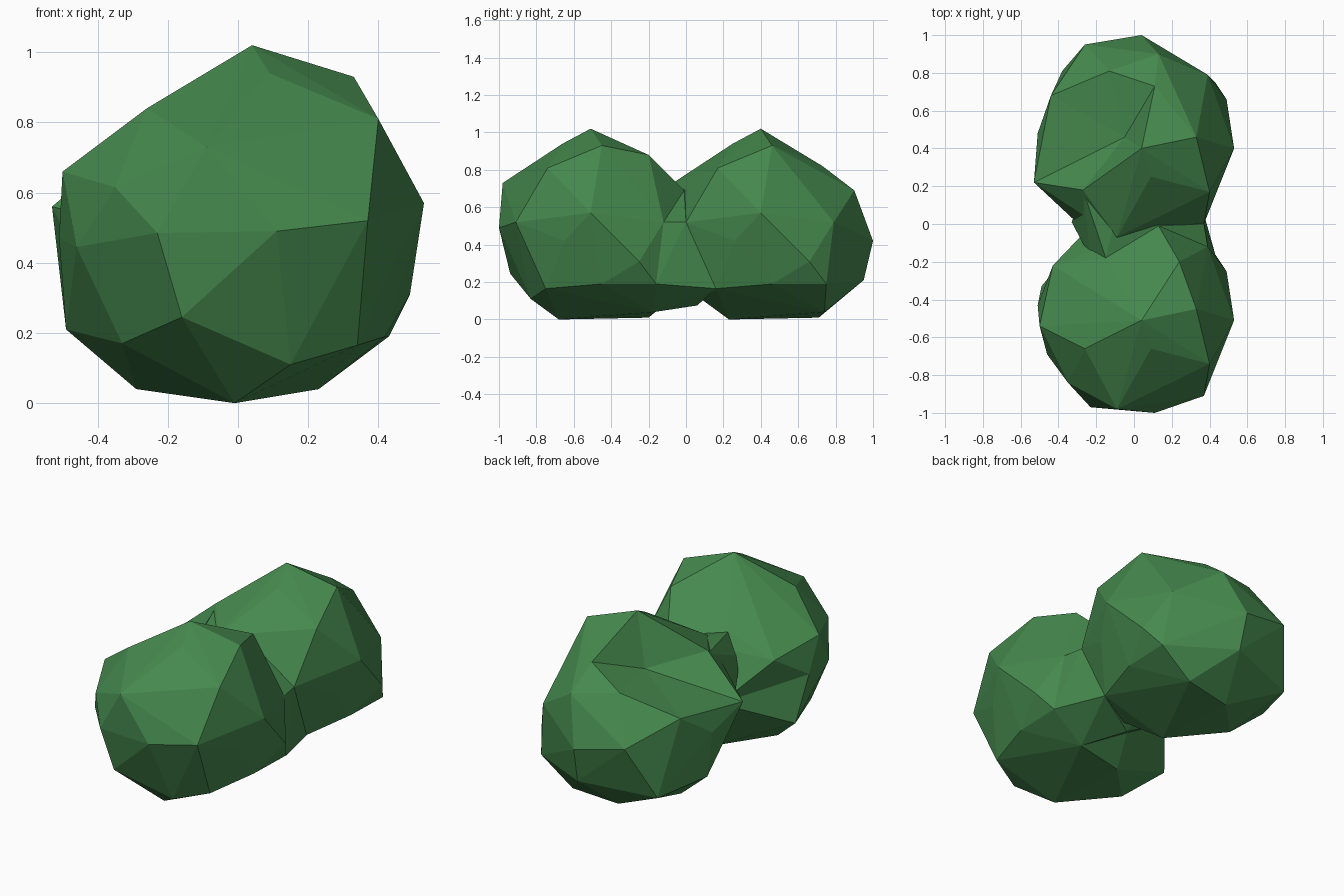
import bpy, bmesh

# Foliage colour
mat = bpy.data.materials.new("leaf_green")
mat.diffuse_color = (0.06, 0.25, 0.075, 1)

# Facet corners shared by both clumps (front clump position)
shared = [
    (0.04, -0.51, 1.02), (0.33, -0.45, 0.93), (0.40, -0.74, 0.81), (0.09, -0.66, 0.94),
    (0.53, -0.51, 0.57), (0.49, -0.25, 0.31), (0.43, -0.16, 0.19), (0.39, -0.12, 0.52),
    (0.37, -0.91, 0.52), (-0.09, -0.98, 0.73), (0.11, -1.00, 0.49), (-0.23, -0.97, 0.485),
    (-0.16, -0.94, 0.245), (0.15, -0.83, 0.11), (0.34, -0.75, 0.165), (0.42, -0.45, 0.19),
    (0.45, -0.65, 0.42), (0.13, -0.01, 0.69), (0.04, 0.09, 0.42), (-0.01, -0.68, 0.0),
    (0.23, -0.17, 0.04), (-0.29, -0.45, 0.04), (-0.05, -0.20, 0.01), (-0.33, -0.71, 0.17),
    (-0.51, -0.43, 0.47), (0.05, 0.04, 0.21),
]
# Left-hand corners that differ between the clumps
front_side = [
    (-0.46, -0.69, 0.445), (-0.35, -0.84, 0.615), (-0.26, -0.66, 0.84), (-0.50, -0.54, 0.66),
    (-0.43, -0.22, 0.61), (-0.15, -0.18, 0.72), (0.24, -0.20, 0.88), (-0.49, -0.33, 0.21),
]
back_side = [
    (-0.53, -0.69, 0.56), (-0.27, -0.73, 0.78), (0.11, -0.18, 0.82), (-0.13, -0.10, 0.73),
    (-0.44, -0.23, 0.61), (-0.38, -0.10, 0.17), (-0.26, 0.04, 0.48), (-0.49, -0.41, 0.21),
]


def clump(name, points, shift=0.0, dent=None):
    """Faceted hull; a dent is a corner pushed inwards after the hull is made."""
    bm = bmesh.new()
    for x, y, z in points:
        bm.verts.new((x, y + shift, z))
    pushed = None
    if dent:
        pushed = bm.verts.new((dent[0][0], dent[0][1] + shift, dent[0][2]))
    bmesh.ops.convex_hull(bm, input=bm.verts)
    bmesh.ops.recalc_face_normals(bm, faces=bm.faces)
    if pushed and pushed.link_faces:
        pushed.co = (dent[1][0], dent[1][1] + shift, dent[1][2])
    loose = [v for v in bm.verts if not v.link_faces]
    bmesh.ops.delete(bm, geom=loose, context="VERTS")
    mesh = bpy.data.meshes.new(name)
    bm.to_mesh(mesh)
    bm.free()
    mesh.materials.append(mat)
    bpy.context.collection.objects.link(bpy.data.objects.new(name, mesh))


# Two foliage clumps, each with a hollow on its left
clump("front_foliage", shared + front_side, 0.0,
      ((-0.40, -0.10, 0.42), (-0.22, 0.0, 0.38)))
clump("back_foliage", shared + back_side, 0.91,
      ((-0.05, -0.45, 1.0), (-0.05, -0.45, 0.72)))

# Waist joining the clumps
clump("foliage_waist", [
    (0.13, -0.01, 0.69), (0.39, -0.12, 0.52), (0.37, 0.0, 0.52), (0.43, -0.16, 0.19),
    (0.34, 0.16, 0.165), (0.15, 0.08, 0.11), (0.23, -0.17, 0.04), (0.10, 0.06, 0.075),
    (-0.09, 0.07, 0.75), (-0.15, -0.18, 0.72), (-0.23, -0.18, 0.60), (-0.33, 0.01, 0.46),
    (-0.16, -0.03, 0.245), (-0.27, 0.18, 0.76),
])
